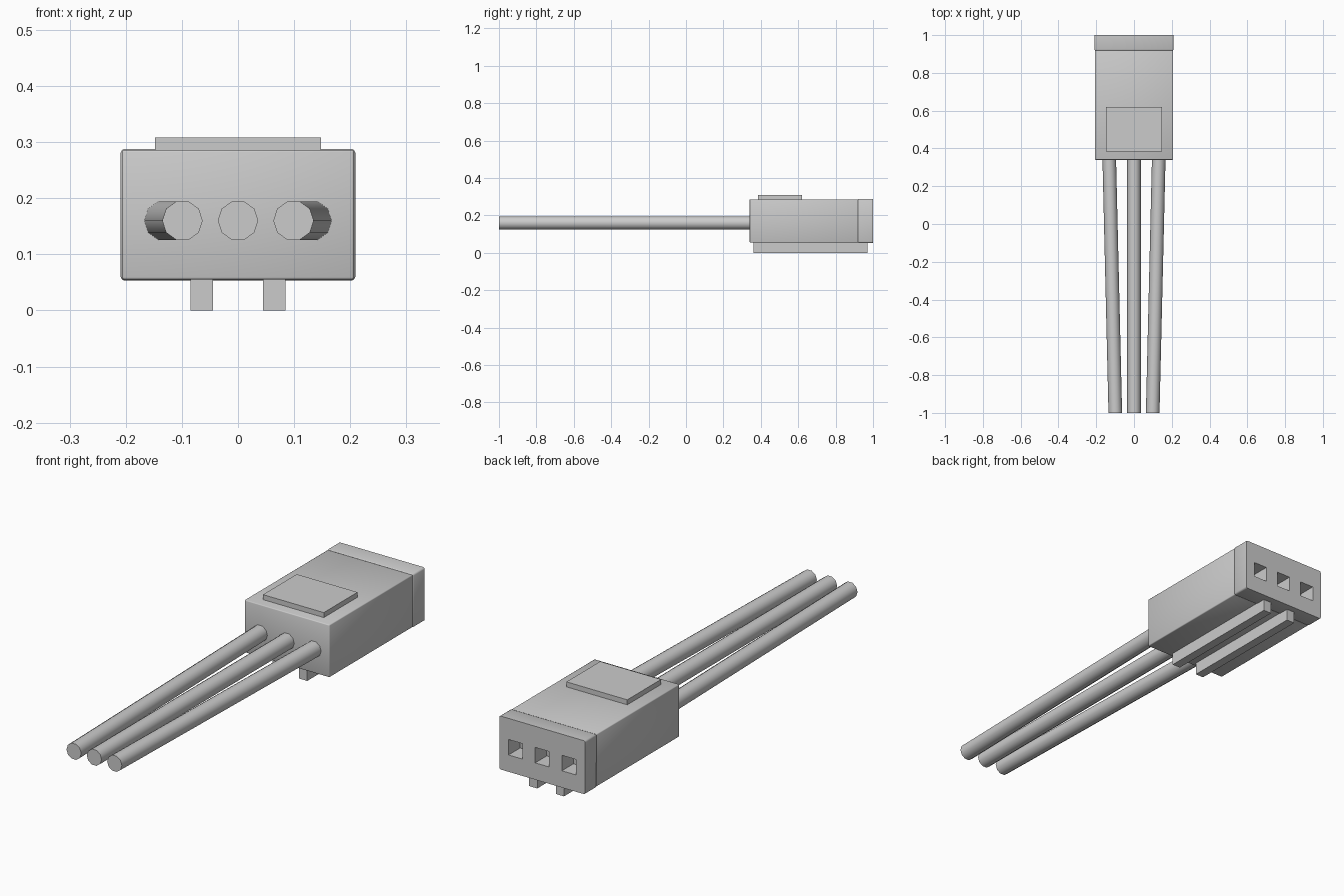
import bpy, bmesh, math
from mathutils import Vector

cube = bpy.data.objects.get("Cube")
if cube:
    bpy.data.objects.remove(cube, do_unlink=True)

grey = bpy.data.materials.new("light_grey_plastic")
grey.use_nodes = True
grey.diffuse_color = (0.6, 0.6, 0.6, 1)
grey.node_tree.nodes["Principled BSDF"].inputs["Base Color"].default_value = (0.6, 0.6, 0.6, 1)


def finish(bm, name):
    bmesh.ops.recalc_face_normals(bm, faces=bm.faces)
    mesh = bpy.data.meshes.new(name)
    bm.to_mesh(mesh)
    bm.free()
    mesh.materials.append(grey)
    obj = bpy.data.objects.new(name, mesh)
    bpy.context.collection.objects.link(obj)
    return obj


def smooth(obj):
    bpy.ops.object.select_all(action='DESELECT')
    obj.select_set(True)
    bpy.context.view_layer.objects.active = obj
    bpy.ops.object.shade_smooth_by_angle(angle=math.radians(50))


def box(name, low, high, bevel=0, keep_back=False):
    """Box between two corners; keep_back leaves the rear rim sharp."""
    low, high = Vector(low), Vector(high)
    bm = bmesh.new()
    bmesh.ops.create_cube(bm, size=1)
    for v in bm.verts:
        v.co = (low + high) / 2 + v.co * (high - low)
    if bevel:
        edges = [e for e in bm.edges
                 if not (keep_back and all(v.co.y > high.y - 0.001 for v in e.verts))]
        bmesh.ops.bevel(bm, geom=edges, offset=bevel, segments=2,
                        profile=0.5, affect='EDGES')
    return finish(bm, name)


# Housing and rear cap
body = box("housing", (-0.207, 0.34, 0.055), (0.207, 0.92, 0.286), bevel=0.004)
smooth(body)
cap = box("rear_cap", (-0.209, 0.917, 0.053), (0.209, 1.0, 0.288),
          bevel=0.007, keep_back=True)

# Three square sockets cut through the cap
for x in (-0.13, 0, 0.13):
    cutter = box("socket_cutter", (x - 0.034, 0.9, 0.127), (x + 0.034, 1.05, 0.195))
    cutter.hide_render = True
    cut = cap.modifiers.new("socket", 'BOOLEAN')
    cut.operation = 'DIFFERENCE'
    cut.solver = 'EXACT'
    cut.object = cutter
    bpy.context.view_layer.objects.active = cap
    bpy.ops.object.modifier_apply(modifier=cut.name)
    bpy.data.objects.remove(cutter, do_unlink=True)
smooth(cap)

# Raised pad on top and two rails underneath
box("top_pad", (-0.148, 0.385, 0.28), (0.148, 0.62, 0.308))
for side, x in (("right", -0.065), ("left", 0.065)):
    box(side + "_rail", (x - 0.02, 0.36, 0), (x + 0.02, 0.97, 0.06))


# Ten-sided wires, the outer two converging toward the front
def wire(name, x_front, x_body):
    bm = bmesh.new()
    rings = []
    for x, y in ((x_front, -1), (x_body, 0.345)):
        rings.append([bm.verts.new((x + 0.036 * math.cos(i * math.tau / 10), y,
                                    0.16 + 0.036 * math.sin(i * math.tau / 10)))
                      for i in range(10)])
    for i in range(10):
        j = (i + 1) % 10
        bm.faces.new((rings[0][i], rings[0][j], rings[1][j], rings[1][i]))
    for ring in rings:
        bm.faces.new(ring)
    smooth(finish(bm, name))


wire("right_wire", -0.099, -0.131)
wire("middle_wire", 0, 0)
wire("left_wire", 0.099, 0.131)
